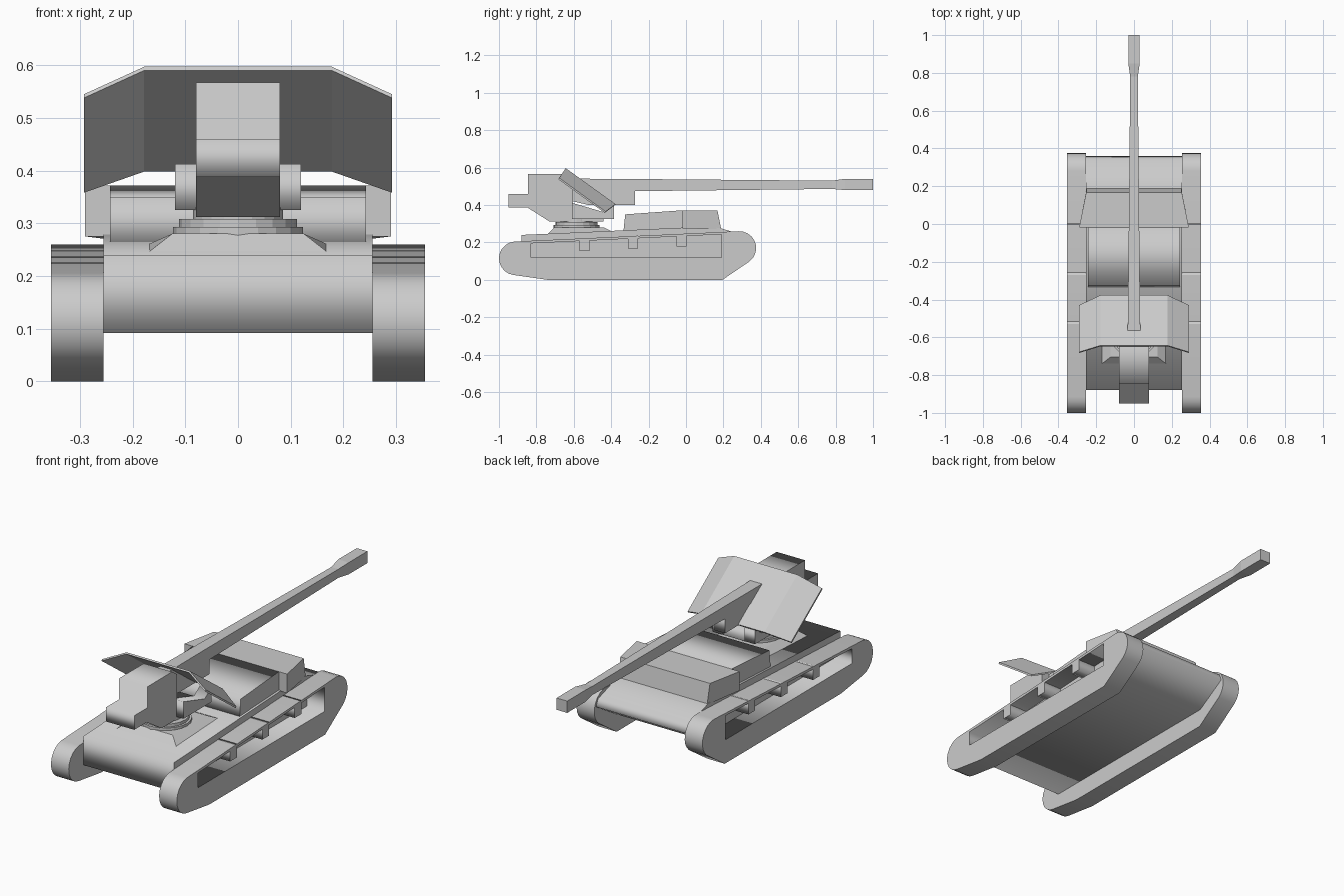
import bpy, bmesh, math
from mathutils import Matrix

if "Cube" in bpy.data.objects:
    bpy.data.objects.remove(bpy.data.objects["Cube"])

# local (x, y, z) -> world (y, z, x): side profiles extruded across the width
SIDE = Matrix(((0, 0, 1, 0), (1, 0, 0, 0), (0, 1, 0, 0), (0, 0, 0, 1)))


def add_mesh(name, mesh):
    obj = bpy.data.objects.new(name, mesh)
    bpy.context.collection.objects.link(obj)
    return obj


def extrude_side(name, loops, x0, x1):
    """Extrude a (y, z) outline, with optional holes, from x0 to x1."""
    cu = bpy.data.curves.new(name + "_profile", 'CURVE')
    cu.dimensions = '2D'
    cu.fill_mode = 'BOTH'
    cu.extrude = (x1 - x0) / 2
    for loop in loops:
        sp = cu.splines.new('POLY')
        sp.points.add(len(loop) - 1)
        for p, (y, z) in zip(sp.points, loop):
            p.co = (y, z, 0, 1)
        sp.use_cyclic_u = True
    tmp = bpy.data.objects.new("profile_helper", cu)
    bpy.context.collection.objects.link(tmp)
    dg = bpy.context.evaluated_depsgraph_get()
    mesh = bpy.data.meshes.new_from_object(tmp.evaluated_get(dg))
    bpy.data.objects.remove(tmp)
    mesh.transform(Matrix.Translation(((x0 + x1) / 2, 0, 0)) @ SIDE)
    bm = bmesh.new()
    bm.from_mesh(mesh)
    bmesh.ops.remove_doubles(bm, verts=bm.verts, dist=1e-5)
    bmesh.ops.recalc_face_normals(bm, faces=bm.faces)
    bm.to_mesh(mesh)
    bm.free()
    return add_mesh(name, mesh)


def loft(name, rings):
    """Join closed rings of equal length and cap both ends."""
    bm = bmesh.new()
    vs = [[bm.verts.new(p) for p in r] for r in rings]
    n = len(rings[0])
    for a, b in zip(vs, vs[1:]):
        for i in range(n):
            j = (i + 1) % n
            bm.faces.new((a[i], a[j], b[j], b[i]))
    bm.faces.new(vs[0][::-1])
    bm.faces.new(vs[-1])
    bmesh.ops.recalc_face_normals(bm, faces=bm.faces)
    mesh = bpy.data.meshes.new(name)
    bm.to_mesh(mesh)
    bm.free()
    return add_mesh(name, mesh)


def rect(x, y0, y1, z0, z1):
    return [(-x, y0, z0), (x, y0, z0), (x, y1, z1), (-x, y1, z1)]


def section(y, x, z0, z1):
    return [(-x, y, z0), (x, y, z0), (x, y, z1), (-x, y, z1)]


def arc(cy, cz, r, a0, a1, n):
    return [(cy + r * math.cos(math.radians(a0 + (a1 - a0) * i / n)),
             cz + r * math.sin(math.radians(a0 + (a1 - a0) * i / n))) for i in range(n + 1)]


# Tracks with open windows and hanging brackets
outline = (arc(0.285, 0.17, 0.09, -52, 93, 9) + arc(-0.91, 0.115, 0.09, 93, 263, 10)
           + [(-0.74, 0.0), (0.195, 0.0)])
window = [(-0.83, 0.12), (0.19, 0.12), (0.19, 0.243), (-0.83, 0.195)]
for side, x0 in (("left", -0.355), ("right", 0.255)):
    extrude_side(side + "_track", [outline, window], x0, x0 + 0.1)
    for i, (y, z) in enumerate(((-0.57, 0.155), (-0.31, 0.167), (-0.05, 0.178))):
        extrude_side(f"{side}_track_bracket_{i}",
                     [[(y, z), (y + 0.053, z), (y + 0.053, z + 0.07), (y, z + 0.06)]], x0, x0 + 0.1)

# Hull between the tracks
extrude_side("hull", [[(-0.88, 0.092), (-0.88, 0.24), (0.12, 0.285), (0.19, 0.275),
                       (0.345, 0.225), (0.36, 0.19), (0.2, 0.092)]], -0.255, 0.255)

# Raised engine compartment with a flared crew section
extrude_side("engine_housing", [[(-0.335, 0.255), (-0.325, 0.35), (-0.015, 0.372),
                                 (-0.015, 0.27)]], -0.243, 0.243)
loft("crew_compartment", [
    [(-0.29, -0.018, 0.275), (0.29, -0.018, 0.275), (0.25, 0.188, 0.27), (-0.25, 0.188, 0.27)],
    [(-0.29, -0.018, 0.372), (0.29, -0.018, 0.372), (0.253, 0.168, 0.372), (-0.253, 0.168, 0.372)]])

# Gun pedestal and turning ring
loft("pedestal", [rect(0.17, -0.74, -0.40, 0.245, 0.26), rect(0.125, -0.705, -0.44, 0.28, 0.28)])
loft("turning_ring", [
    [(r * math.cos(t), -0.585 + r * math.sin(t), z)
     for t in (2 * math.pi * i / 20 for i in range(20))]
    for r, z in ((0.123, 0.275), (0.123, 0.293), (0.112, 0.293), (0.112, 0.308),
                 (0.085, 0.308), (0.085, 0.33))])

# Gun breech and its carrying arms
extrude_side("breech", [[(-0.95, 0.388), (-0.95, 0.46), (-0.845, 0.46), (-0.845, 0.567),
                         (-0.645, 0.567), (-0.605, 0.54), (-0.605, 0.41), (-0.44, 0.36),
                         (-0.44, 0.312), (-0.73, 0.312), (-0.85, 0.388)]], -0.08, 0.08)
for side, x0 in (("left", -0.12), ("right", 0.06)):
    extrude_side(side + "_cradle_arm", [[(-0.61, 0.325), (-0.385, 0.325), (-0.385, 0.40),
                                         (-0.44, 0.362), (-0.61, 0.412)]], x0, x0 + 0.06)
extrude_side("cradle_floor", [[(-0.61, 0.325), (-0.385, 0.325), (-0.44, 0.36),
                               (-0.61, 0.41)]], -0.07, 0.07)

# Tapered square barrel, recoil box beneath it
loft("barrel", [section(-0.61, 0.034, 0.47, 0.541), section(-0.27, 0.03, 0.474, 0.539),
                section(0.78, 0.02, 0.486, 0.53), section(0.85, 0.03, 0.48, 0.54),
                section(1.0, 0.03, 0.48, 0.54)])
extrude_side("recoil_box", [[(-0.605, 0.42), (-0.52, 0.40), (-0.272, 0.40), (-0.272, 0.48),
                             (-0.605, 0.48)]], -0.03, 0.03)

# Folded sloping gun shield
bends = ((-0.292, -0.678, 0.545, -0.43, 0.365), (-0.178, -0.643, 0.597, -0.377, 0.405),
         (0.178, -0.643, 0.597, -0.377, 0.405), (0.292, -0.678, 0.545, -0.43, 0.365))
loft("gun_shield", [[(x, y0, z0), (x, y1, z1), (x, y1 - 0.005, z1 - 0.007),
                     (x, y0 - 0.005, z0 - 0.007)] for x, y0, z0, y1, z1 in bends])
